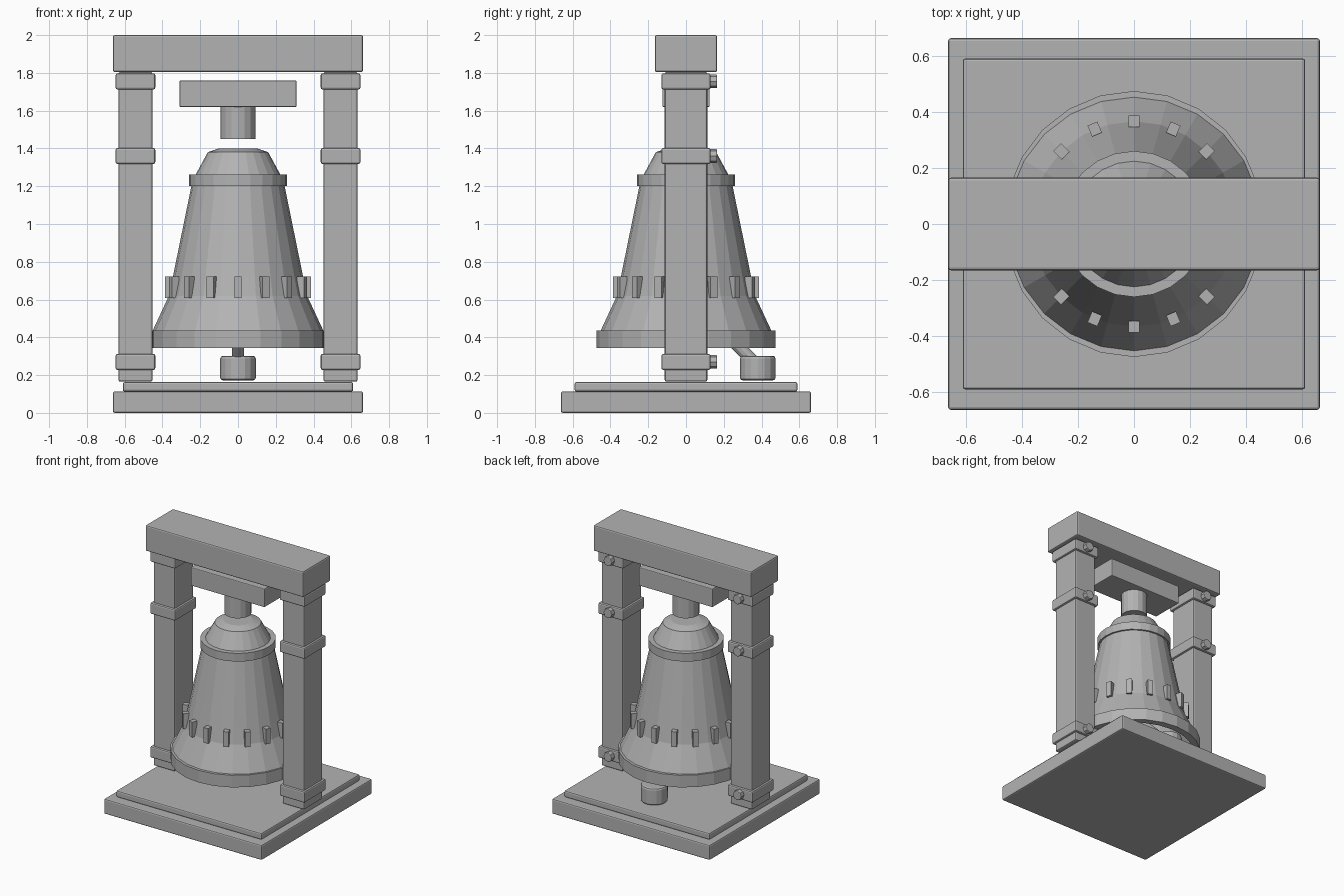
import bpy, bmesh
from math import sin, cos, pi
from mathutils import Vector

if "Cube" in bpy.data.objects:
    bpy.data.objects.remove(bpy.data.objects["Cube"], do_unlink=True)

GREY = (0.45, 0.45, 0.45, 1)
metal = bpy.data.materials.new("plain grey")
metal.use_nodes = True
metal.diffuse_color = GREY
metal.node_tree.nodes["Principled BSDF"].inputs["Base Color"].default_value = GREY


def finish(name, bm, bevel=0.0):
    bmesh.ops.recalc_face_normals(bm, faces=bm.faces)
    mesh = bpy.data.meshes.new(name)
    bm.to_mesh(mesh)
    bm.free()
    mesh.materials.append(metal)
    obj = bpy.data.objects.new(name, mesh)
    bpy.context.collection.objects.link(obj)
    if bevel:
        mod = obj.modifiers.new("Bevel", "BEVEL")
        mod.width = bevel
        mod.segments = 2
        mod.limit_method = "ANGLE"
        mod.angle_limit = 0.9
    return obj


def box(name, centre, size, bevel=0.01):
    bm = bmesh.new()
    bmesh.ops.create_cube(bm, size=1)
    bmesh.ops.scale(bm, vec=size, verts=bm.verts)
    obj = finish(name, bm, bevel)
    obj.location = centre
    return obj


def rod(name, start, end, radius, sides=16, bevel=0.0):
    start, end = Vector(start), Vector(end)
    bm = bmesh.new()
    bmesh.ops.create_cone(bm, cap_ends=True, segments=sides, radius1=radius,
                          radius2=radius, depth=(end - start).length)
    obj = finish(name, bm, bevel)
    obj.location = (start + end) / 2
    obj.rotation_euler = (end - start).to_track_quat("Z", "Y").to_euler()
    return obj


def lathe(name, profile, sides=24, closed=False):
    """Spin (radius, z) points about z; zero radius makes a pole."""
    bm = bmesh.new()
    rings = []
    for r, z in profile:
        if r == 0:
            rings.append([bm.verts.new((0, 0, z))] * sides)
        else:
            rings.append([bm.verts.new((r * sin(2 * pi * i / sides),
                                        r * cos(2 * pi * i / sides), z))
                          for i in range(sides)])
    pairs = list(zip(rings, rings[1:]))
    if closed:
        pairs.append((rings[-1], rings[0]))
    for a, b in pairs:
        for i in range(sides):
            j = (i + 1) % sides
            bm.faces.new(list(dict.fromkeys((a[i], a[j], b[j], b[i]))))
    return finish(name, bm)


# Stepped base
box("base_slab", (0, 0, 0.057), (1.325, 1.325, 0.114))
box("base_step", (0, 0, 0.138), (1.22, 1.18, 0.05))

# Posts with clamped bands and bolts
for side, sx in (("right", -1), ("left", 1)):
    x = 0.543 * sx
    box(side + "_post", (x, 0, 0.985), (0.18, 0.225, 1.64))
    for level, z in (("lower", 0.27), ("middle", 1.36), ("upper", 1.755)):
        box(f"{side}_{level}_band", (x, 0, z), (0.21, 0.26, 0.085))
        rod(f"{side}_{level}_bolt", (x, 0.12, z), (x, 0.165, z), 0.036, 8, 0.005)

# Crossbeam, yoke and hanger
box("crossbeam", (0, 0, 1.902), (1.325, 0.33, 0.196))
box("yoke", (0, 0, 1.69), (0.62, 0.25, 0.14), 0.006)
rod("hanger", (0, 0, 1.45), (0, 0, 1.63), 0.093, 16)

# Hollow bell
lathe("bell_body", [
    (0, 1.40), (0.10, 1.40), (0.16, 1.38), (0.225, 1.26), (0.247, 1.2),
    (0.345, 0.72), (0.366, 0.62), (0.452, 0.435), (0.452, 0.345),
    (0.42, 0.345), (0.41, 0.435), (0.335, 0.62), (0.315, 0.72),
    (0.21, 1.2), (0.13, 1.34), (0, 1.36)])
lathe("bell_collar", [(0.21, 1.262), (0.26, 1.262), (0.26, 1.2), (0.23, 1.2)], closed=True)
lip = lathe("bell_lip", [(0.43, 0.435), (0.474, 0.435), (0.474, 0.343), (0.43, 0.343)], closed=True)
lip.scale.x = 0.975

# Ring of small studs around the waist
STUDS = 16
for i in range(STUDS):
    a = 2 * pi * i / STUDS
    stud = box(f"bell_stud_{i + 1}", (0.366 * cos(a), 0.366 * sin(a), 0.665),
               (0.042, 0.038, 0.115), 0)
    stud.rotation_euler.z = a

# Swung clapper
rod("clapper_rod", (0, 0.38, 0.25), (0, -0.02, 0.65), 0.033, 12)
rod("clapper_weight", (0, 0.38, 0.172), (0, 0.38, 0.302), 0.094, 16, 0.014)
